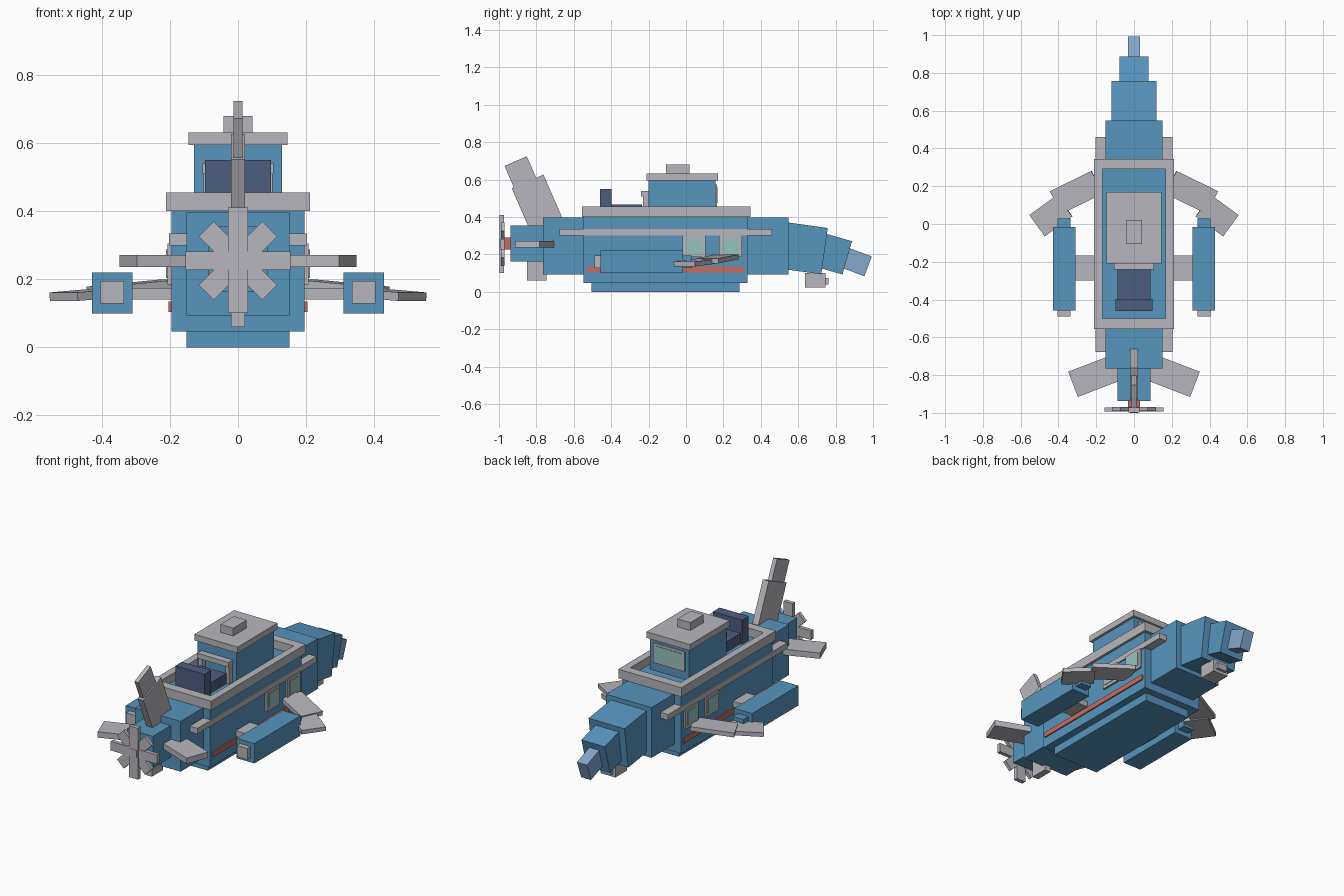
import bpy
import bmesh
from math import radians
from mathutils import Euler, Vector

if "Cube" in bpy.data.objects:
    bpy.data.objects.remove(bpy.data.objects["Cube"])


def paint(name, rgb):
    m = bpy.data.materials.new(name)
    m.use_nodes = True
    m.diffuse_color = (*rgb, 1)
    m.node_tree.nodes["Principled BSDF"].inputs["Base Color"].default_value = (*rgb, 1)
    return m


BLUE = paint("hull_blue", (0.095, 0.30, 0.52))
PALE = paint("pale_blue", (0.23, 0.39, 0.61))
GREY = paint("trim_grey", (0.47, 0.47, 0.51))
NAVY = paint("seat_navy", (0.076, 0.11, 0.21))
GLASS = paint("glass_teal", (0.30, 0.55, 0.52))
RED = paint("accent_red", (0.56, 0.15, 0.12))


def block(name, mat, centre, size, rot=(0, 0, 0)):
    """Flat-sided box, turned about its centre by degrees."""
    turn = Euler([radians(a) for a in rot]).to_matrix()
    bm = bmesh.new()
    bmesh.ops.create_cube(bm, size=1)
    for v in bm.verts:
        v.co = turn @ (v.co * Vector(size)) + Vector(centre)
    mesh = bpy.data.meshes.new(name)
    bm.to_mesh(mesh)
    bm.free()
    mesh.materials.append(mat)
    ob = bpy.data.objects.new(name, mesh)
    bpy.context.collection.objects.link(ob)
    return ob


def span(name, mat, half_x, y, z):
    """Box centred on x, given by its y and z ranges."""
    return block(name, mat, (0, sum(y) / 2, sum(z) / 2),
                 (2 * half_x, y[1] - y[0], z[1] - z[0]))


def pair(name, mat, centre, size, rot=(0, 0, 0)):
    """Left and right copies mirrored across x."""
    for side, s in (("left", 1), ("right", -1)):
        block(f"{side}_{name}", mat, (s * centre[0], *centre[1:]), size,
              (rot[0], s * rot[1], s * rot[2]))


def pair_span(name, mat, x, y, z):
    pair(name, mat, [sum(r) / 2 for r in (x, y, z)], [r[1] - r[0] for r in (x, y, z)])


# Hull
span("main_hull", BLUE, 0.196, (-0.547, 0.328), (0.047, 0.405))
span("keel", BLUE, 0.152, (-0.505, 0.285), (0, 0.05))
span("front_hull", BLUE, 0.152, (-0.765, -0.54), (0.093, 0.397))
span("nose", BLUE, 0.087, (-0.937, -0.76), (0.163, 0.355))
span("rear_hull", BLUE, 0.152, (0.32, 0.547), (0.093, 0.397))

# Drooping tail
block("tail_root", BLUE, (0, 0.592, 0.238), (0.24, 0.3, 0.25), (-8, 0, 0))
block("tail_middle", BLUE, (0, 0.756, 0.212), (0.156, 0.22, 0.185), (-16, 0, 0))
block("tail_tip", PALE, (0, 0.88, 0.171), (0.066, 0.2, 0.113), (-20.5, 0, 0))
span("tail_lamp", GREY, 0.05, (0.637, 0.745), (0.023, 0.1))
span("tail_lamp_lens", GREY, 0.033, (0.74, 0.762), (0.04, 0.075))

# Propeller
span("propeller_hub", RED, 0.032, (-0.97, -0.93), (0.227, 0.29))
block("propeller_upright", GREY, (0, -0.985, 0.256), (0.06, 0.025, 0.31))
block("propeller_crossbar", GREY, (0, -0.982, 0.254), (0.31, 0.023, 0.055))
for a in (45, -45):
    block("propeller_diagonal", GREY, (0, -0.98, 0.254), (0.264, 0.02, 0.062), (0, a, 0))
span("propeller_cap", GREY, 0.022, (-1, -0.97), (0.232, 0.276))

# Fins around the nose
block("top_fin", GREY, (0, -0.787, 0.452), (0.04, 0.185, 0.30), (23.5, 0, 0))
block("top_fin_tip", GREY, (0, -0.871, 0.607), (0.026, 0.13, 0.2), (23.5, 0, 0))
span("bottom_fin", GREY, 0.02, (-0.85, -0.745), (0.06, 0.17))
pair("nose_fin", GREY, (0.206, -0.804, 0.254), (0.25, 0.143, 0.035), (0, 0, -21))

# Deck rim
span("front_rim", GREY, 0.211, (-0.557, -0.5), (0.4, 0.455))
span("rear_rim", GREY, 0.211, (0.29, 0.345), (0.4, 0.455))
pair_span("side_rim", GREY, (0.168, 0.211), (-0.5, 0.29), (0.4, 0.455))

# Cabin
span("cabin", BLUE, 0.13, (-0.2, 0.157), (0.4, 0.6))
span("cabin_roof", GREY, 0.145, (-0.21, 0.17), (0.595, 0.632))
span("roof_hatch", GREY, 0.043, (-0.107, 0.02), (0.63, 0.68))
span("rear_window_frame", GREY, 0.105, (0.15, 0.165), (0.455, 0.575))
span("rear_window_glass", GLASS, 0.09, (0.163, 0.168), (0.475, 0.56))
span("rail_bar", GREY, 0.105, (-0.24, -0.2), (0.51, 0.54))
pair_span("rail_post", GREY, (0.078, 0.102), (-0.23, -0.2), (0.4, 0.515))

# Open seat
span("seat", NAVY, 0.087, (-0.45, -0.235), (0.4, 0.468))
span("seat_back", NAVY, 0.097, (-0.46, -0.397), (0.4, 0.55))

# Hull sides
pair_span("side_rail", GREY, (0.152, 0.203), (-0.677, 0.46), (0.3, 0.335))
pair_span("red_stripe", RED, (0.18, 0.204), (-0.53, 0.31), (0.104, 0.134))
for y in (0.042, 0.238):
    pair_span("window_frame", GREY, (0.18, 0.208), (y - 0.062, y + 0.062), (0.185, 0.305))
    pair_span("window_glass", GLASS, (0.204, 0.211), (y - 0.043, y + 0.043), (0.203, 0.288))

# Side pods
pair_span("pod_strut", GREY, (0.18, 0.33), (-0.3, -0.167), (0.14, 0.175))
pair_span("pod", BLUE, (0.31, 0.43), (-0.458, -0.017), (0.1, 0.22))
pair_span("pod_front_cap", GREY, (0.335, 0.405), (-0.49, -0.45), (0.128, 0.195))
pair_span("pod_rear_cap", BLUE, (0.335, 0.405), (-0.03, 0.03), (0.128, 0.195))

# Swept two-part wings
pair("wing_root", GREY, (0.305, 0.167, 0.176), (0.245, 0.135, 0.026), (0, 5, -26))
pair("wing_tip", GREY, (0.44, 0.044, 0.155), (0.18, 0.14, 0.025), (0, 4, -36))
